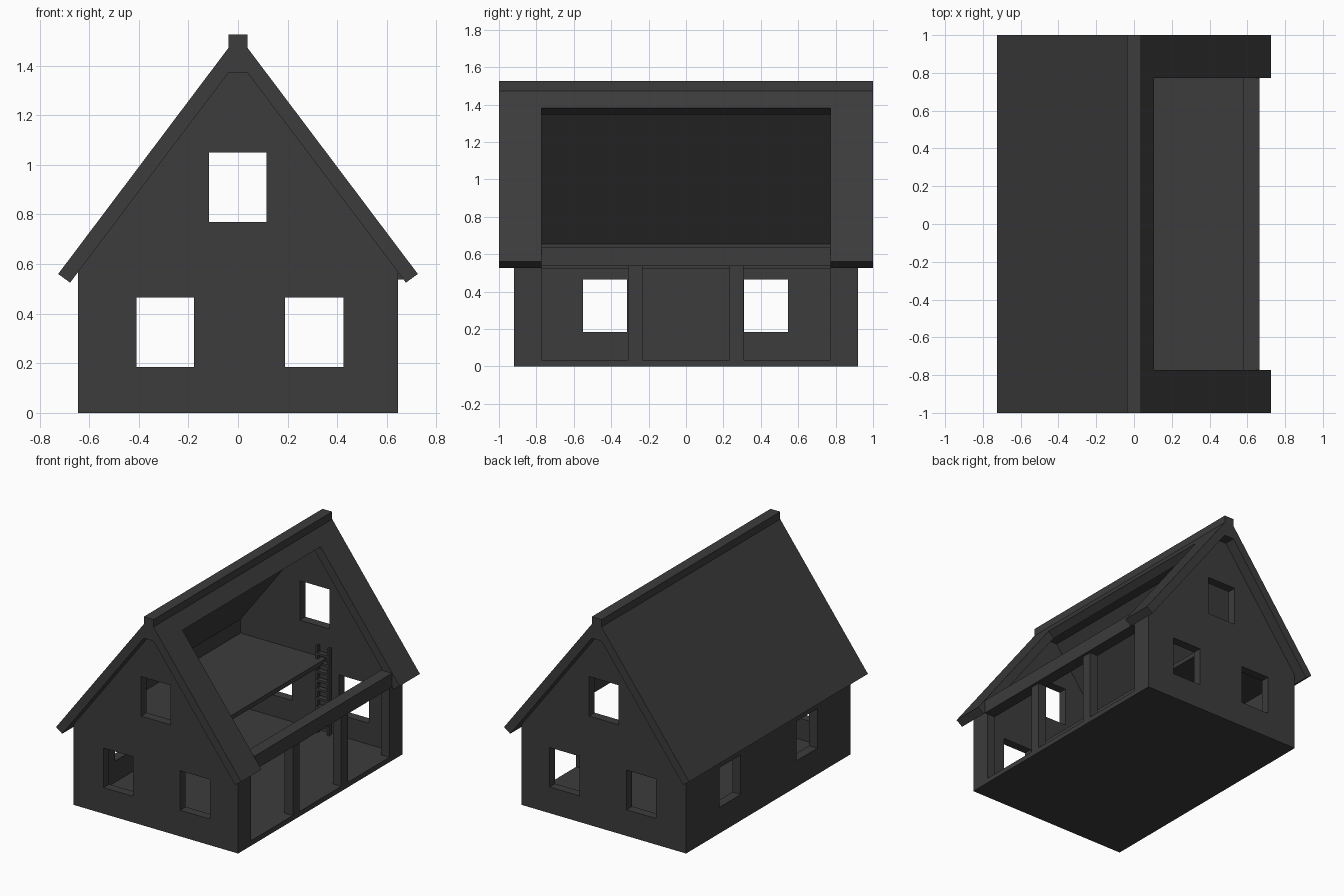
import bpy, bmesh

if "Cube" in bpy.data.objects:
    bpy.data.objects.remove(bpy.data.objects["Cube"])

mat = bpy.data.materials.new("dark_grey")
mat.diffuse_color = (0.045, 0.045, 0.045, 1)
mat.use_nodes = True
mat.node_tree.nodes["Principled BSDF"].inputs["Base Color"].default_value = mat.diffuse_color


def prism(name, profile, y0, y1):
    """Extrude an x-z profile along y."""
    bm = bmesh.new()
    face = bm.faces.new([bm.verts.new((x, y0, z)) for x, z in profile])
    ext = bmesh.ops.extrude_face_region(bm, geom=[face])["geom"]
    bmesh.ops.translate(bm, vec=(0, y1 - y0, 0),
                        verts=[v for v in ext if isinstance(v, bmesh.types.BMVert)])
    bmesh.ops.recalc_face_normals(bm, faces=bm.faces)
    me = bpy.data.meshes.new(name)
    bm.to_mesh(me)
    bm.free()
    me.materials.append(mat)
    ob = bpy.data.objects.new(name, me)
    bpy.context.collection.objects.link(ob)
    return ob


def box(name, x0, x1, y0, y1, z0, z1):
    return prism(name, [(x0, z0), (x1, z0), (x1, z1), (x0, z1)], y0, y1)


def cut(ob, cutter):
    """Subtract a cutter, apply the result and remove the cutter."""
    cutter.hide_render = True
    mod = ob.modifiers.new("cut", 'BOOLEAN')
    mod.operation = 'DIFFERENCE'
    mod.solver = 'EXACT'
    mod.object = cutter
    bpy.context.view_layer.objects.active = ob
    bpy.ops.object.modifier_apply(modifier=mod.name)
    bpy.data.objects.remove(cutter)


W, IN = 0.645, 0.58          # outer and inner wall half widths
L, LIN = 0.92, 0.857         # outer and inner gable positions
OPEN = 0.773                 # half length of the open side
WALL_TOP, IN_TOP = 0.57, 0.657
WIN_Z = (0.185, 0.465)

# gable walls with three windows each
gable = [(-W, 0), (W, 0), (W, WALL_TOP), (0.038, 1.372), (-0.038, 1.372), (-W, WALL_TOP)]
for name, y0, y1 in (("front_gable", -L, -LIN), ("back_gable", LIN, L)):
    wall = prism(name, gable, y0, y1)
    for x0, x1, z0, z1 in ((-0.41, -0.178, *WIN_Z), (0.19, 0.425, *WIN_Z),
                           (-0.116, 0.115, 0.77, 1.05)):
        cut(wall, box("window_cutter", x0, x1, y0 - 0.1, y1 + 0.1, z0, z1))

# closed long wall with two windows
left = prism("left_wall", [(-W, 0), (-IN, 0), (-IN, IN_TOP), (-W, WALL_TOP)], -LIN, LIN)
for y0, y1 in ((-0.55, -0.315), (0.31, 0.545)):
    cut(left, box("window_cutter", -0.8, -0.4, y0, y1, *WIN_Z))

# open long side: corner returns, posts and header beam
for s in (-1, 1):
    prism("corner_wall", [(IN, 0), (W, 0), (W, WALL_TOP), (IN, IN_TOP)],
          *sorted((s * OPEN, s * LIN)))
    box("post", IN, W, *sorted((s * 0.233, s * 0.308)), 0.035, 0.537)
box("header_beam", IN, 0.665, -OPEN, OPEN, 0.537, 0.635)

# floors
box("ground_floor", -IN, IN, -LIN, LIN, 0, 0.035)
box("sill", IN, W, -OPEN, OPEN, 0, 0.035)
box("loft_floor", -IN, 0.09, -LIN, LIN, 0.523, 0.555)

# roof with ridge cap, opened on the right
roof = prism("roof", [(-0.725, 0.56), (-0.677, 0.525), (-0.038, 1.372), (0.038, 1.372),
                      (0.677, 0.525), (0.725, 0.56), (0.038, 1.472), (0.038, 1.525),
                      (-0.038, 1.525), (-0.038, 1.472)], -1, 1)
# cutter edge stands square to the roof slope
cut(roof, prism("roof_cutter", [(0.041, 1.333), (0.185, 1.441), (0.95, 0.5), (0.7, 0.3)],
                -OPEN, OPEN))

# ladder against the back gable
for x in (0.045, 0.135):
    box("ladder_rail", x - 0.008, x + 0.008, 0.815, 0.84, 0.035, 0.65)
for i in range(9):
    z = 0.09 + i * 0.063
    box("ladder_rung", 0.04, 0.14, 0.81, 0.845, z - 0.008, z + 0.008)
